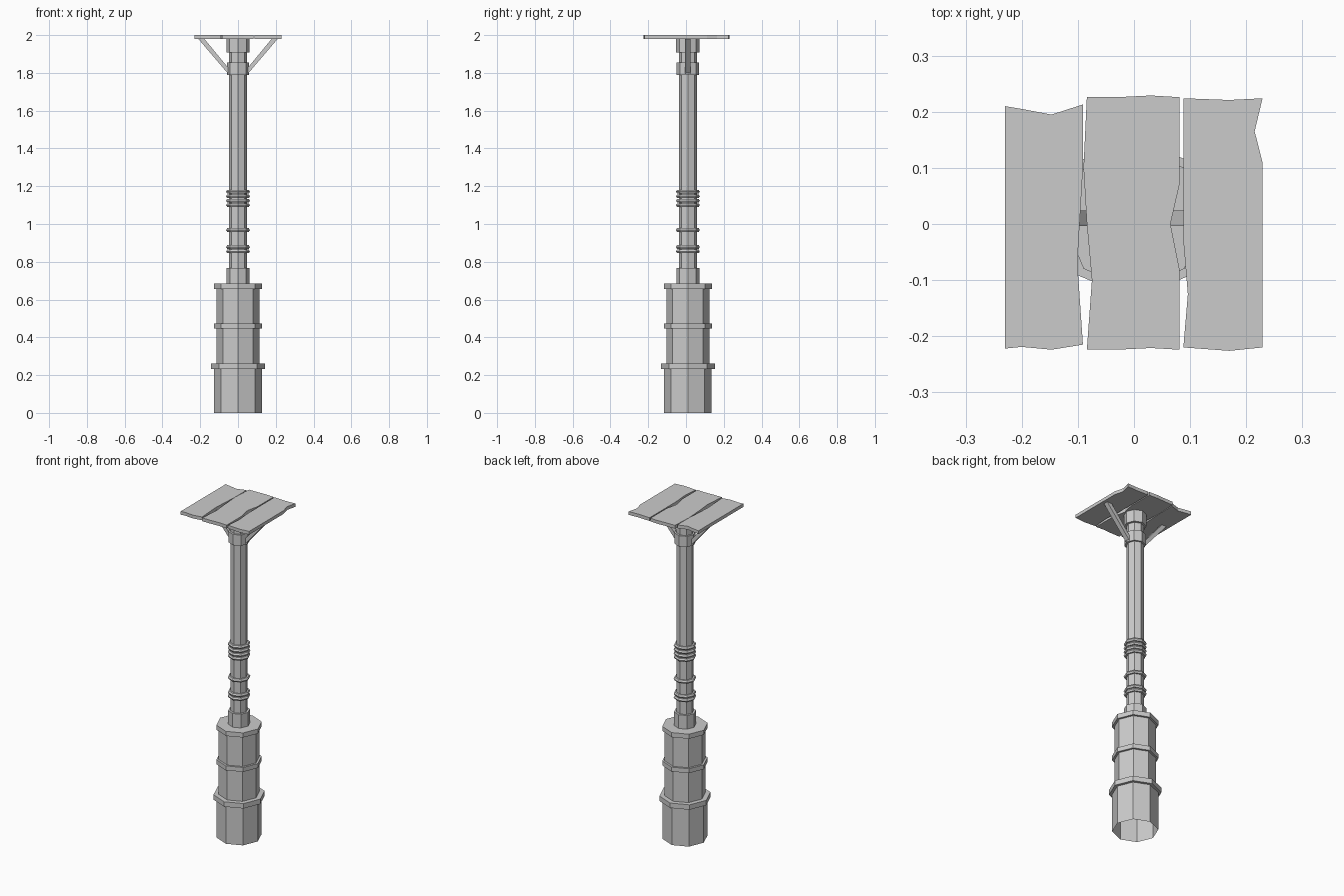
import bpy, bmesh, math
from mathutils import Vector

cube = bpy.data.objects.get("Cube")
if cube:
    bpy.data.objects.remove(cube, do_unlink=True)

CENTER_Y = 0.01
SIDES = 8

grey = bpy.data.materials.new("plain grey")
grey.use_nodes = True
grey.diffuse_color = (0.6, 0.6, 0.6, 1)
grey.node_tree.nodes["Principled BSDF"].inputs["Base Color"].default_value = (0.6, 0.6, 0.6, 1)


def finish(name, bm, y=CENTER_Y):
    bmesh.ops.recalc_face_normals(bm, faces=bm.faces)
    mesh = bpy.data.meshes.new(name)
    bm.to_mesh(mesh)
    bm.free()
    mesh.materials.append(grey)
    obj = bpy.data.objects.new(name, mesh)
    obj.location.y = y
    bpy.context.collection.objects.link(obj)
    return obj


def lathe(name, profile):
    """Eight-sided turned shell, open at both ends."""
    bm = bmesh.new()
    rings = []
    for r, z in profile:
        angles = [math.tau * i / SIDES for i in range(SIDES)]
        rings.append([bm.verts.new((r * math.cos(a), r * math.sin(a), z)) for a in angles])
    for low, high in zip(rings, rings[1:]):
        for i in range(SIDES):
            j = (i + 1) % SIDES
            bm.faces.new((low[i], low[j], high[j], high[i]))
    return finish(name, bm)


def prism(name, outline, offset, y=CENTER_Y):
    """Flat outline extruded along an offset."""
    bm = bmesh.new()
    face = bm.faces.new([bm.verts.new(p) for p in outline])
    out = bmesh.ops.extrude_face_region(bm, geom=[face])
    moved = [v for v in out["geom"] if isinstance(v, bmesh.types.BMVert)]
    bmesh.ops.translate(bm, verts=moved, vec=Vector(offset))
    return finish(name, bm, y)


# Stepped base with three bands, open underneath
lathe("base", [(0.126, 0), (0.126, 0.232), (0.143, 0.232), (0.143, 0.262),
               (0.114, 0.262), (0.114, 0.447), (0.127, 0.447), (0.127, 0.474),
               (0.114, 0.474), (0.114, 0.656), (0.127, 0.656), (0.127, 0.684),
               (0.04, 0.684)])

# Post with foot, bracket collar and head collar
lathe("post", [(0.061, 0.684), (0.061, 0.767), (0.048, 0.767), (0.048, 1.79),
               (0.059, 1.79), (0.059, 1.855), (0.048, 1.855), (0.048, 1.908),
               (0.062, 1.908), (0.062, 1.98)])

# Bindings wound around the post
for n, z in enumerate((0.855, 0.878, 0.968, 1.1, 1.123, 1.147, 1.171)):
    bpy.ops.mesh.primitive_torus_add(major_segments=SIDES, minor_segments=6,
                                     major_radius=0.052, minor_radius=0.011,
                                     location=(0, CENTER_Y, z))
    ring = bpy.context.object
    ring.name = f"binding_{n + 1}"
    ring.data.materials.append(grey)

# Diagonal braces under the platform
for name, s in (("left_brace", 1), ("right_brace", -1)):
    prism(name, [(s * x, -0.014, z) for x, z in
                 ((0.042, 1.807), (0.053, 1.796), (0.21, 1.98), (0.178, 1.98), (0.042, 1.815))],
          (0, 0.028, 0))

# Weathered platform boards
boards = {
    "right_board": [(-0.23, 0.21), (-0.2, 0.205), (-0.147, 0.195), (-0.091, 0.213),
                    (-0.091, 0.1), (-0.101, -0.07), (-0.091, -0.215), (-0.147, -0.224),
                    (-0.2, -0.219), (-0.23, -0.222)],
    "middle_board": [(-0.084, 0.226), (-0.03, 0.226), (0.03, 0.229), (0.081, 0.226),
                     (0.081, 0.07), (0.065, 0), (0.081, -0.08), (0.081, -0.224),
                     (0.03, -0.221), (-0.03, -0.224), (-0.084, -0.224), (-0.075, -0.1),
                     (-0.084, 0), (-0.09, 0.1)],
    "left_board": [(0.088, 0.224), (0.17, 0.221), (0.229, 0.224), (0.215, 0.165),
                   (0.229, 0.11), (0.229, -0.22), (0.17, -0.226), (0.088, -0.22),
                   (0.096, -0.125), (0.088, -0.03)],
}
for name, outline in boards.items():
    prism(name, [(x, y, 1.98) for x, y in outline], (0, 0, 0.02), y=0)
